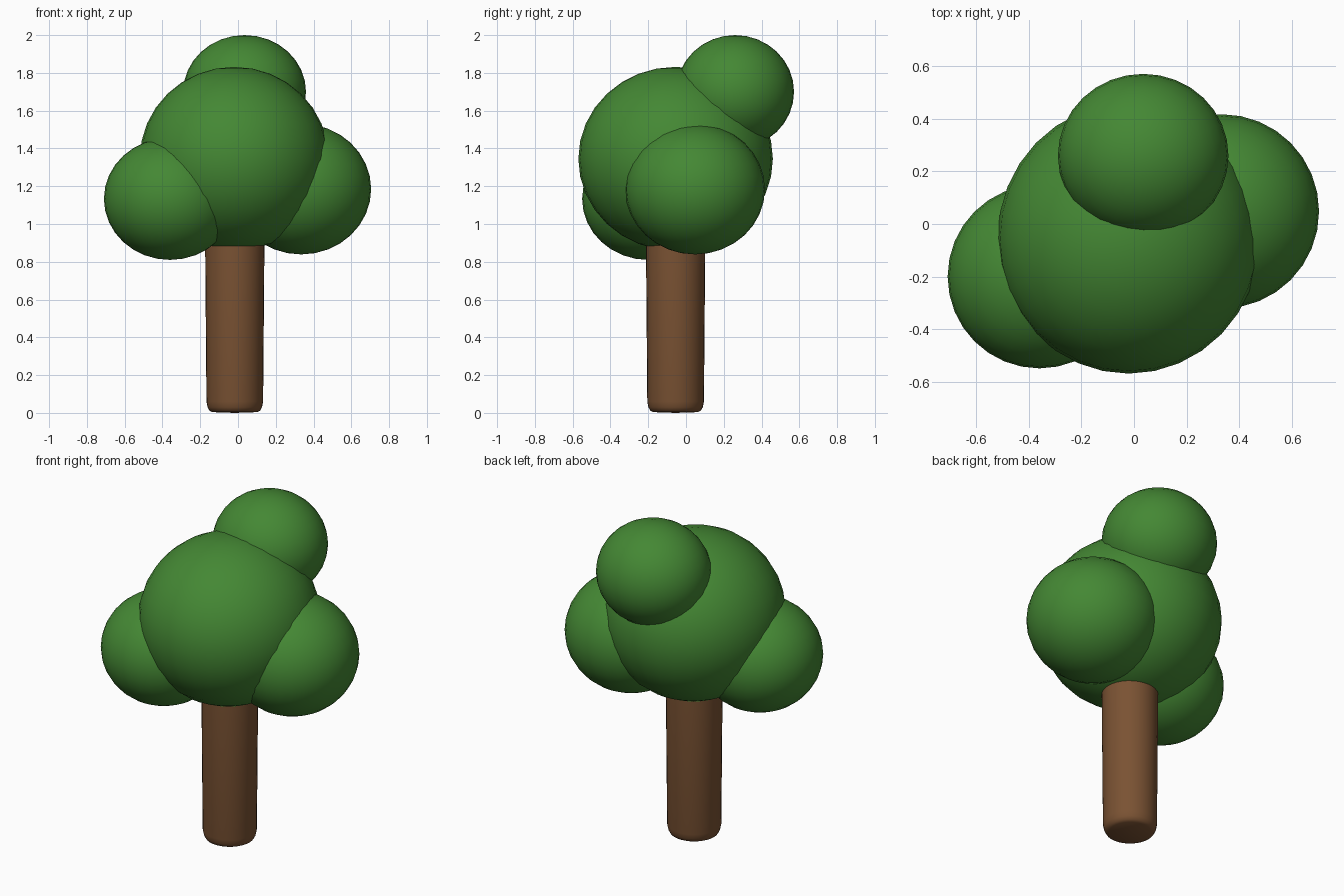
import bpy, bmesh, math

if "Cube" in bpy.data.objects:
    bpy.data.objects.remove(bpy.data.objects["Cube"])


def material(name, rgb):
    m = bpy.data.materials.new(name)
    m.diffuse_color = (*rgb, 1)
    m.use_nodes = True
    m.node_tree.nodes["Principled BSDF"].inputs["Base Color"].default_value = m.diffuse_color
    return m


leaf = material("leaf green", (0.058, 0.245, 0.034))
bark = material("bark brown", (0.195, 0.085, 0.033))


def finish(obj, name, mat):
    obj.name = obj.data.name = name
    obj.data.materials.append(mat)
    bpy.ops.object.shade_smooth_by_angle(angle=math.radians(50))


def foliage(name, centre, radii):
    bpy.ops.mesh.primitive_uv_sphere_add(segments=32, ring_count=16, radius=1, location=centre)
    obj = bpy.context.object
    obj.scale = radii
    bpy.ops.object.transform_apply(location=False, rotation=False, scale=True)
    finish(obj, name, leaf)


# Foliage: a large crown with three smaller clumps
foliage("crown", (-0.02, -0.055, 1.345), (0.50, 0.515, 0.487))
foliage("left_clump", (-0.36, -0.20, 1.133), (0.35, 0.35, 0.323))
foliage("right_clump", (0.335, 0.048, 1.185), (0.37, 0.37, 0.346))
foliage("top_clump", (0.035, 0.26, 1.70), (0.325, 0.312, 0.30))

# Trunk: slightly flared cylinder with a rounded foot
profile = [(0.118, 0.004), (0.134, 0.012), (0.144, 0.03), (0.150, 0.06),
           (0.157, 0.90), (0.157, 1.10)]
sides = 32
bm = bmesh.new()
rings = []
for r, z in profile:
    rings.append([bm.verts.new((r * math.cos(2 * math.pi * i / sides),
                                r * math.sin(2 * math.pi * i / sides), z))
                  for i in range(sides)])
for low, high in zip(rings, rings[1:]):
    for i in range(sides):
        j = (i + 1) % sides
        bm.faces.new((low[i], low[j], high[j], high[i]))
# Shallow rounded underside and closed top
foot = bm.verts.new((0, 0, 0))
for i in range(sides):
    bm.faces.new((foot, rings[0][(i + 1) % sides], rings[0][i]))
bm.faces.new(rings[-1])
mesh = bpy.data.meshes.new("trunk")
bm.to_mesh(mesh)
bm.free()
trunk = bpy.data.objects.new("trunk", mesh)
trunk.location = (-0.017, -0.055, 0)
bpy.context.collection.objects.link(trunk)
bpy.ops.object.select_all(action='DESELECT')
trunk.select_set(True)
bpy.context.view_layer.objects.active = trunk
finish(trunk, "trunk", bark)
